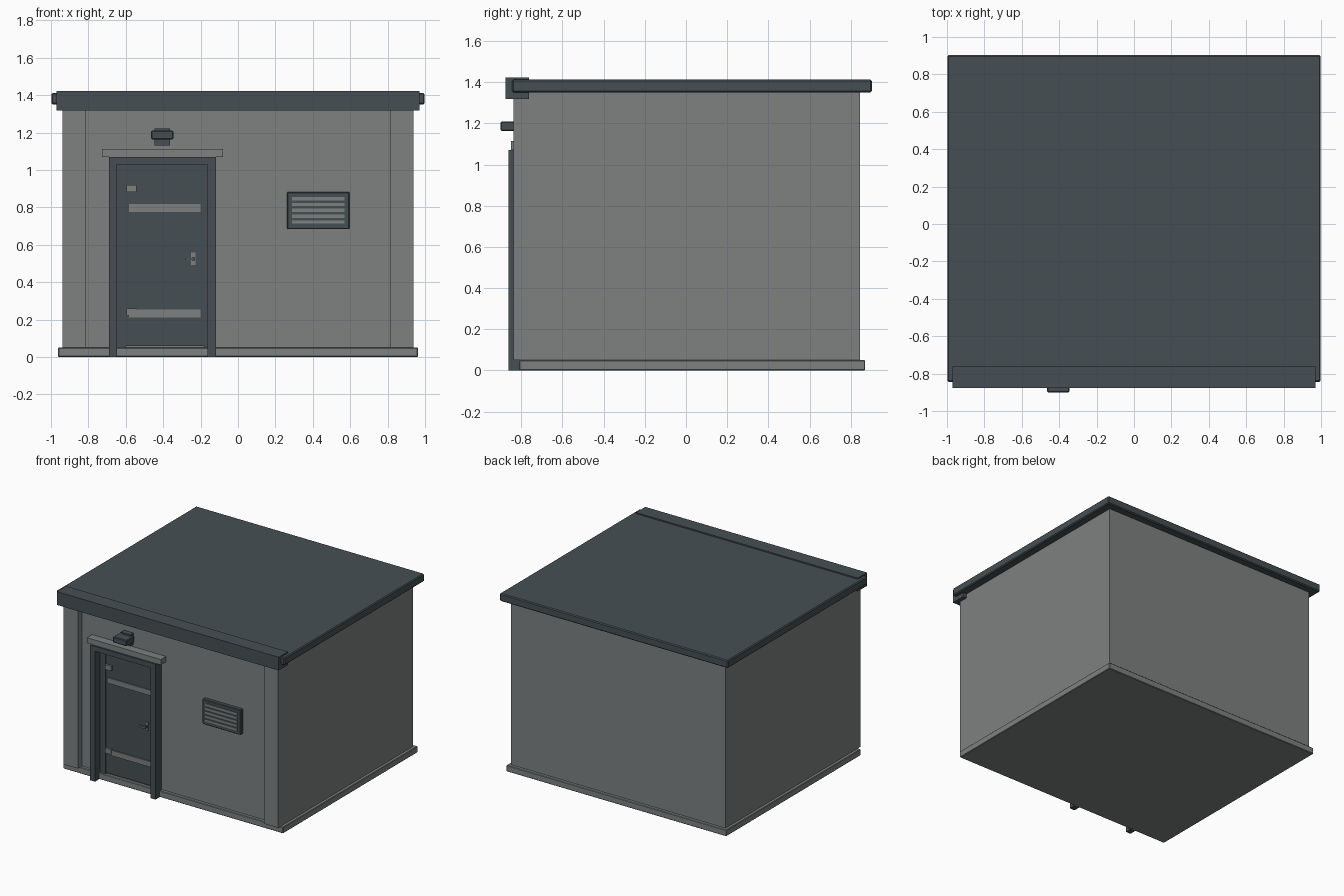
import bpy

default = bpy.data.objects.get("Cube")
if default:
    bpy.data.objects.remove(default, do_unlink=True)


def make_material(name, rgb):
    mat = bpy.data.materials.new(name)
    mat.use_nodes = True
    colour = (*rgb, 1.0)
    mat.diffuse_color = colour
    mat.node_tree.nodes["Principled BSDF"].inputs["Base Color"].default_value = colour
    return mat


GREY = make_material("concrete grey", (0.205, 0.22, 0.217))
SLATE = make_material("dark slate", (0.062, 0.078, 0.086))


def box(name, x, y, z, mat, bevel=0.0):
    """Box from (min, max) pairs, with an optional chamfer."""
    spans = (x, y, z)
    bpy.ops.mesh.primitive_cube_add(size=1, location=[(a + b) / 2 for a, b in spans])
    obj = bpy.context.object
    obj.name = name
    obj.scale = [b - a for a, b in spans]
    bpy.ops.object.transform_apply(location=False, rotation=False, scale=True)
    obj.data.materials.append(mat)
    if bevel:
        mod = obj.modifiers.new("Chamfer", "BEVEL")
        mod.width = bevel
        mod.segments = 1
    return obj


WALL = -0.785   # front wall plane
DOOR = -0.795   # door leaf face

# Building shell
box("plinth", (-0.962, 0.962), (-0.81, 0.87), (0, 0.05), GREY, 0.004)
box("walls", (-0.938, 0.938), (WALL, 0.845), (0.05, 1.36), GREY)
for side, sign in (("left", 1), ("right", -1)):
    box(f"{side}_corner_pilaster", sorted((sign * 0.815, sign * 0.938)),
        (-0.838, WALL), (0.05, 1.36), GREY)

# Roof slab and front fascia
box("roof", (-0.998, 0.998), (-0.845, 0.903), (1.35, 1.412), SLATE, 0.007)
box("fascia", (-0.97, 0.97), (-0.877, -0.762), (1.317, 1.422), SLATE)

# Door surround
box("outer_jamb_right", (-0.69, -0.647), (-0.862, WALL), (0, 1.07), SLATE)
box("outer_jamb_left", (-0.163, -0.118), (-0.862, WALL), (0, 1.07), SLATE)
box("outer_head", (-0.647, -0.163), (-0.862, WALL), (1.03, 1.07), SLATE)
box("inner_frame_right", (-0.647, -0.6), (-0.8, WALL), (0.05, 1.03), SLATE)
box("inner_frame_left", (-0.182, -0.163), (-0.8, WALL), (0.05, 1.03), SLATE)
box("door_leaf", (-0.6, -0.182), (DOOR, WALL), (0.06, 1.028), SLATE)
box("door_canopy", (-0.727, -0.08), (-0.85, WALL), (1.07, 1.113), GREY)

# Door ironmongery
for name, low in (("lower", 0.21), ("upper", 0.775)):
    box(f"{name}_door_strap", (-0.583, -0.2), (DOOR - 0.008, DOOR),
        (low, low + 0.043), GREY)
for name, low in (("lower", 0.222), ("upper", 0.882)):
    box(f"{name}_hinge", (-0.597, -0.543), (DOOR - 0.016, DOOR),
        (low, low + 0.038), GREY)
box("handle_plate", (-0.252, -0.227), (DOOR - 0.008, DOOR), (0.492, 0.558), GREY)
box("handle_spindle", (-0.247, -0.23), (DOOR - 0.03, DOOR), (0.516, 0.532), SLATE)
box("handle_lever", (-0.282, -0.23), (DOOR - 0.04, DOOR - 0.028),
    (0.518, 0.53), GREY)

# Lamp over the door
box("lamp_mount", (-0.446, -0.364), (-0.825, WALL), (1.132, 1.222), SLATE)
box("lamp_head", (-0.465, -0.345), (-0.9, -0.8), (1.163, 1.21), SLATE, 0.005)

# Wall vent with louvres
box("vent_frame", (0.262, 0.596), (-0.82, WALL), (0.683, 0.882), SLATE, 0.005)
for i in range(5):
    mid = 0.722 + 0.031 * i
    box(f"vent_slat_{i + 1}", (0.29, 0.57), (-0.826, -0.818),
        (mid - 0.009, mid + 0.009), GREY)
